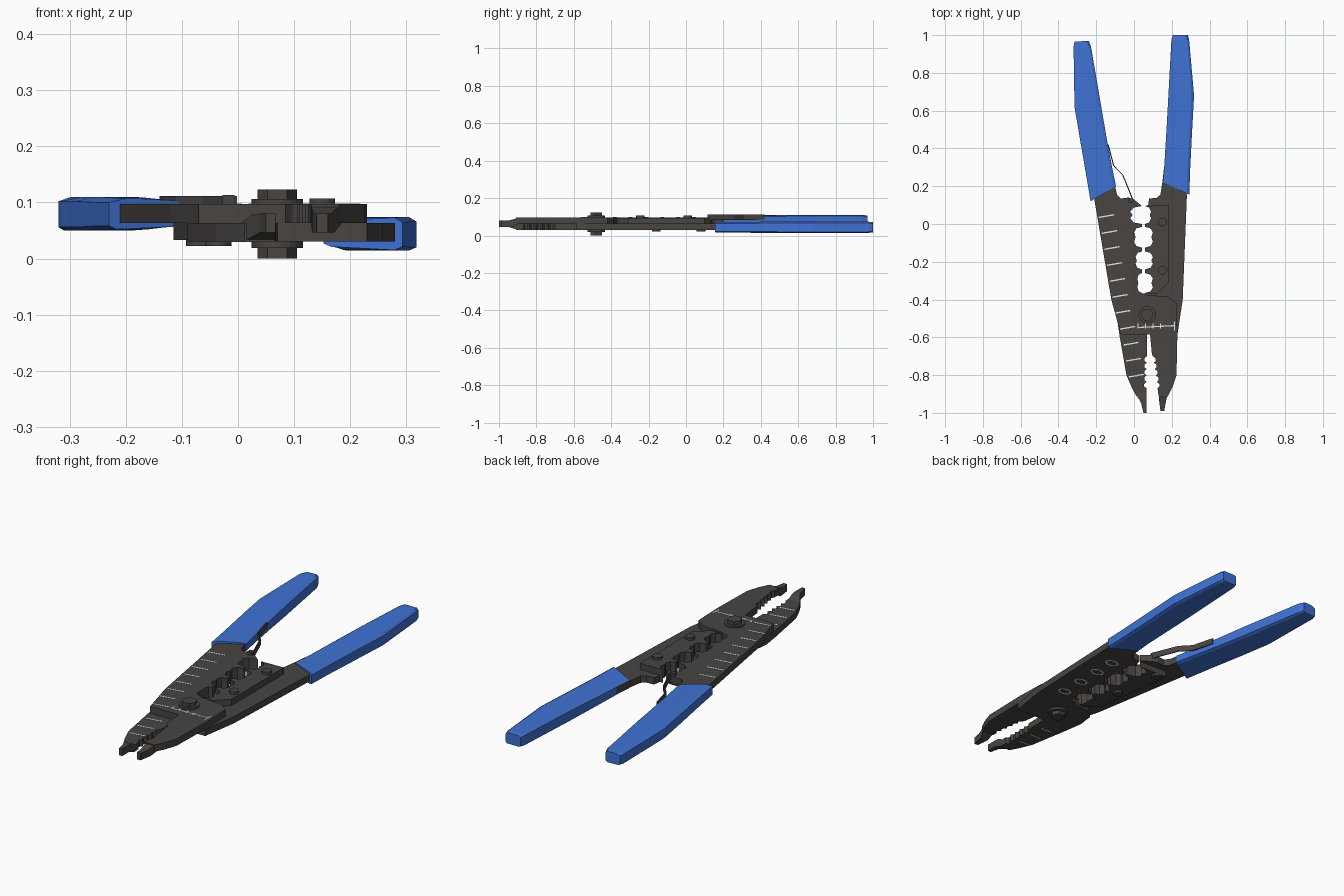
import bpy, bmesh, math

def mat(name, c):
    m = bpy.data.materials.new(name)
    m.diffuse_color = (*c, 1)
    return m

STEEL = mat("dark steel", (0.065, 0.059, 0.055))
BLUE = mat("blue grip", (0.05, 0.17, 0.66))
WHITE = mat("white marking", (0.85, 0.85, 0.85))

def finish(name, bm, m):
    bmesh.ops.recalc_face_normals(bm, faces=bm.faces[:])
    me = bpy.data.meshes.new(name)
    bm.to_mesh(me)
    bm.free()
    me.materials.append(m)
    ob = bpy.data.objects.new(name, me)
    bpy.context.collection.objects.link(ob)
    return ob

def loft(name, rings, m):
    """Skin closed rings of equal point count and cap both ends."""
    bm = bmesh.new()
    vs = [[bm.verts.new(p) for p in r] for r in rings]
    n = len(vs[0])
    for a, b in zip(vs, vs[1:]):
        for i in range(n):
            bm.faces.new((a[i], a[(i + 1) % n], b[(i + 1) % n], b[i]))
    bm.faces.new(vs[0])
    bm.faces.new(vs[-1])
    return finish(name, bm, m)

def plate(name, pts, z0, z1, m=STEEL):
    return loft(name, [[(x, y, z) for x, y in pts] for z in (z0, z1)], m)

def disc(name, x, y, r, z0, z1, n, m=STEEL):
    return plate(name, [(x + r * math.cos(math.tau * i / n), y + r * math.sin(math.tau * i / n))
                        for i in range(n)], z0, z1, m)

def strip(name, a, b, w, z0, z1, m=WHITE):
    dx, dy = b[0] - a[0], b[1] - a[1]
    l = math.hypot(dx, dy)
    nx, ny = -dy / l * w / 2, dx / l * w / 2
    return plate(name, [(a[0] + nx, a[1] + ny), (a[0] - nx, a[1] - ny),
                        (b[0] - nx, b[1] - ny), (b[0] + nx, b[1] + ny)], z0, z1, m)

def pockets(cusp, depths):
    """Crimping edge listed from top to bottom; pockets curve away from the cusps."""
    pts = []
    spans = [(0.095, 0.0), (-0.015, -0.125), (-0.145, -0.24), (-0.26, -0.365)]
    for (t, b), p in zip(spans, depths):
        k = (cusp - p)
        pts += [(cusp, t), (p + k * 0.3, t - 0.008), (p, t - 0.03), (p + k * 0.2, (t + b) / 2),
                (p, b + 0.03), (p + k * 0.3, b + 0.008), (cusp, b)]
    return pts

def serrated(a, b, n, depth):
    """Gripping edge with rounded teeth from a to b."""
    pts = []
    for i in range(n):
        for f, d in ((0, 0), (0.3, depth), (0.7, depth)):
            t = (i + f) / n
            pts.append((a[0] + (b[0] - a[0]) * t + d, a[1] + (b[1] - a[1]) * t))
    return pts + [b]

Z0, Z1, Z2 = 0.03, 0.063, 0.097          # lower plate, joint plane, top of upper plate
A_EDGE = pockets(0.042, (-0.02, 0.0, 0.008, 0.018))
B_EDGE = pockets(0.058, (0.09, 0.1, 0.1, 0.1))

# Upper lever: left handle side crossing to the right jaw
plate("upper_lever",
      [(-0.23, 0.3), (-0.21, 0.13), (-0.12, -0.4), (-0.07, -0.585), (0.085, -0.585), (0.095, -0.69)]
      + serrated((0.1, -0.7), (0.125, -0.87), 5, 0.012)
      + [(0.13, -0.91), (0.18, -0.91), (0.205, -0.86), (0.225, -0.8), (0.23, -0.57), (0.225, -0.42),
         (0.18, -0.385), (0.065, -0.375)] + A_EDGE[::-1]
      + [(0.0, 0.13), (-0.03, 0.14), (-0.07, 0.135), (-0.09, 0.155), (-0.1, 0.2), (-0.13, 0.3)],
      Z1, Z2)

# Lower lever: right handle side crossing to the left jaw
plate("lower_lever",
      [(0.26, 0.35), (0.28, 0.15), (0.258, -0.4), (0.23, -0.585), (0.07, -0.585), (0.068, -0.69)]
      + serrated((0.068, -0.7), (0.066, -0.87), 5, -0.012)
      + [(0.066, -0.91), (0.012, -0.91), (-0.01, -0.87), (-0.04, -0.8), (-0.075, -0.6), (-0.09, -0.5),
         (-0.08, -0.42), (-0.03, -0.385), (0.05, -0.375)] + B_EDGE[::-1]
      + [(0.075, 0.1), (0.08, 0.135), (0.12, 0.138), (0.14, 0.155), (0.15, 0.22), (0.165, 0.35)],
      Z0, Z1)

# Riveted crimping inserts, filling the opposite layer of each lever
plate("upper_insert", B_EDGE + [(0.12, -0.37), (0.182, -0.31), (0.182, 0.1)], Z1, Z2 - 0.003)
plate("lower_insert", A_EDGE + [(0.0, -0.37), (-0.065, -0.31), (-0.115, 0.1)], Z0 + 0.003, Z1)
for y in (0.01, -0.245):
    disc("upper_insert_rivet", 0.15, y, 0.023, Z2 - 0.003, 0.107, 12)
for x, y in ((-0.07, 0.08), (-0.035, -0.16)):
    disc("lower_insert_rivet", x, y, 0.023, 0.022, Z0 + 0.003, 12)

# Jaw noses, stepping both jaws into the same plane
def nose(name, rows):
    loft(name, [[(x0, y, z0), (x1, y, z0), (x1, y, z1), (x0, y, z1)]
                for y, x0, x1, z0, z1 in rows], STEEL)

nose("right_jaw_nose", [(-0.895, 0.13, 0.185, Z1, Z2), (-0.925, 0.132, 0.172, 0.047, 0.086),
                        (-0.95, 0.135, 0.167, 0.046, 0.08), (-0.99, 0.14, 0.16, 0.046, 0.08)])
nose("left_jaw_nose", [(-0.895, 0.005, 0.066, Z0, Z1), (-0.925, 0.025, 0.066, 0.038, 0.078),
                       (-0.95, 0.038, 0.067, 0.046, 0.08), (-1.0, 0.05, 0.067, 0.046, 0.08)])

# Pivot bolt: washers and hex heads on both sides
PX, PY = 0.07, -0.48
disc("pivot_washer_top", PX, PY, 0.046, Z2, 0.106, 24)
disc("pivot_bolt_head", PX, PY, 0.035, 0.106, 0.123, 6)
disc("pivot_washer_bottom", PX, PY, 0.046, 0.019, Z0, 24)
disc("pivot_nut", PX, PY, 0.035, 0.0, 0.019, 6)

# Grips: lofted between an outer and an inner edge, thin at the inner throat
def grip(name, zc, stations, facet):
    rings = []
    for (xo, yo), (xi, yi), ho, hi in stations:
        prof = [(0, -ho + 0.006), (0.1, -ho), (0.9, -hi), (1, -hi + 0.006),
                (1, hi - 0.006), (0.9, hi), (facet, ho), (0, ho - 0.008)]
        rings.append([(xo + (xi - xo) * t, yo + (yi - yo) * t, zc + z) for t, z in prof])
    loft(name, rings, BLUE)

grip("left_grip", 0.08, [((-0.23, 0.12), (-0.095, 0.2), 0.028, 0.023),
                         ((-0.25, 0.24), (-0.112, 0.28), 0.028, 0.024),
                         ((-0.288, 0.46), (-0.146, 0.46), 0.03, 0.028),
                         ((-0.315, 0.62), (-0.173, 0.62), 0.03, 0.03),
                         ((-0.32, 0.94), (-0.228, 0.94), 0.03, 0.03),
                         ((-0.315, 0.965), (-0.24, 0.97), 0.027, 0.027)], 0.25)
grip("right_grip", 0.044, [((0.293, 0.155), (0.152, 0.222), 0.029, 0.023),
                           ((0.297, 0.28), (0.16, 0.3), 0.029, 0.024),
                           ((0.308, 0.5), (0.172, 0.5), 0.03, 0.028),
                           ((0.318, 0.68), (0.182, 0.68), 0.03, 0.03),
                           ((0.292, 0.975), (0.198, 0.975), 0.03, 0.03),
                           ((0.285, 1.0), (0.205, 1.0), 0.027, 0.027)], 0.1)

# Leaf spring between the handles, with its anchor tab
path = [(-0.137, 0.42), (-0.108, 0.31), (-0.085, 0.285), (-0.06, 0.26), (-0.035, 0.2), (-0.005, 0.125)]
loft("leaf_spring", [[(x - 0.003, y, 0.082), (x + 0.003, y, 0.082), (x + 0.003, y, 0.111),
                      (x - 0.003, y, 0.111)] for x, y in path], STEEL)
plate("spring_tab", [(-0.028, 0.115), (-0.006, 0.115), (-0.006, 0.135), (-0.028, 0.135)], Z2, 0.113)

# White scale ticks along the left edge (last three lie on the lower jaw)
for i in range(11):
    y = 0.035 - 0.0845 * i
    on_jaw = i > 7
    x = -0.185 + 0.0142 * i + (0.012 if i > 6 else 0) + (0.003 if on_jaw else 0)
    z = Z1 if on_jaw else Z2
    strip("scale_tick", (x, y), (x + 0.08, y + 0.014), 0.007, z, z + 0.001)

# Short ruler beside the pivot
strip("ruler_line", (0.02, -0.548), (0.215, -0.538), 0.006, Z2, Z2 + 0.001)
for x, h in ((0.022, 0.012), (0.06, 0.012), (0.1, 0.012), (0.14, 0.012), (0.215, 0.025)):
    strip("ruler_tick", (x, -0.54 - h), (x, -0.54 + h), 0.006, Z2, Z2 + 0.001)

# Underside markings: oval outlines by the pockets and ticks on the jaw
for y in (0.04, -0.07, -0.19, -0.31):
    ring = [(math.cos(math.tau * i / 16), math.sin(math.tau * i / 16)) for i in range(16)]
    bm = bmesh.new()
    o, n = ([bm.verts.new((0.17 + c * a, y + s * b, Z0 - 0.001)) for c, s in ring]
            for a, b in ((0.035, 0.024), (0.028, 0.017)))
    for i in range(16):
        j = (i + 1) % 16
        bm.faces.new((o[i], n[i], n[j], o[j]))
    bmesh.ops.solidify(bm, geom=bm.faces[:], thickness=0.001)
    finish("oval_mark", bm, WHITE)
for y in (-0.65, -0.73, -0.81):
    strip("jaw_tick", (-0.03, y), (0.03, y), 0.006, Z0 - 0.001, Z0)
